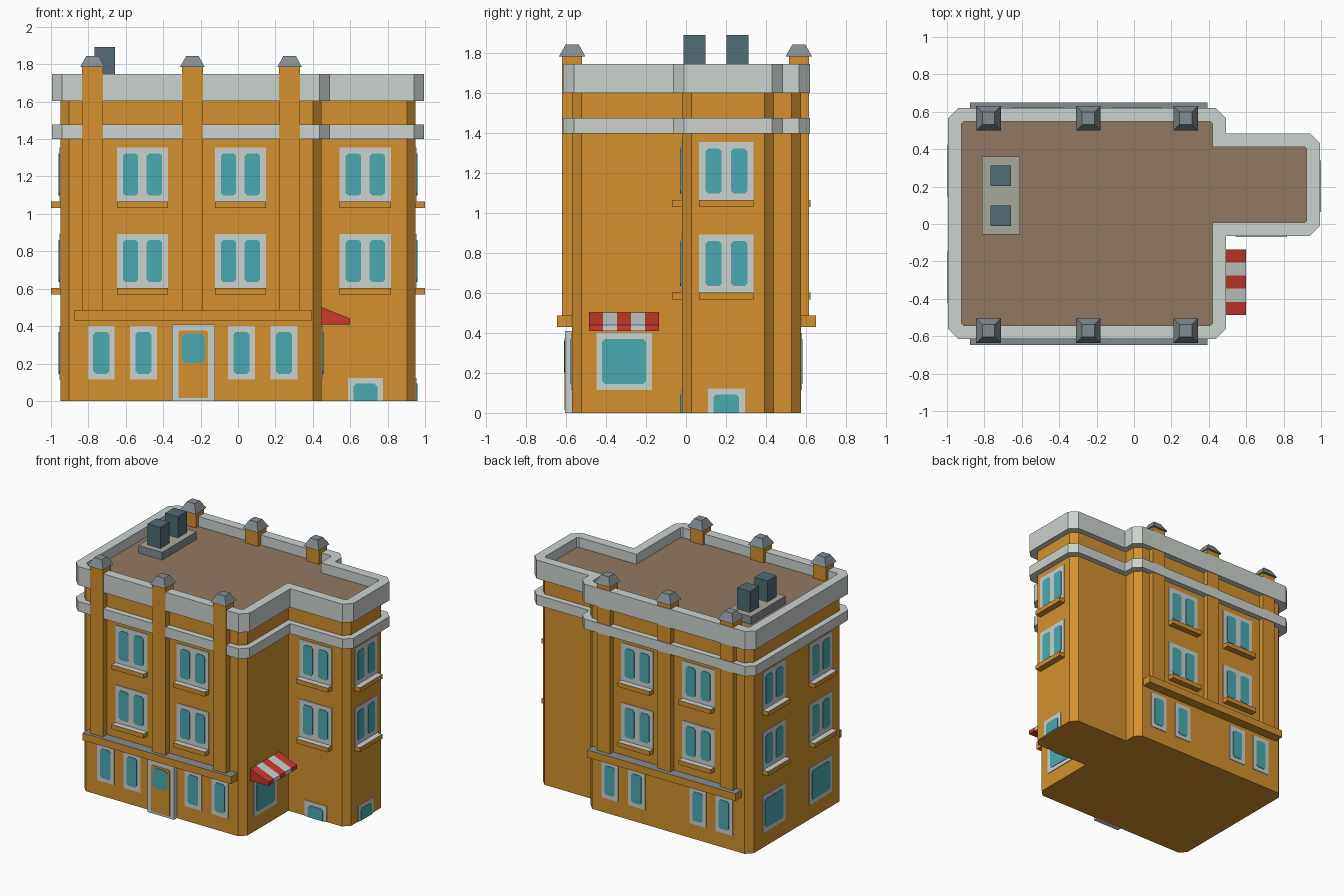
import bpy, bmesh, math
from mathutils import Matrix, Vector

if "Cube" in bpy.data.objects:
    bpy.data.objects.remove(bpy.data.objects["Cube"])


def lin(c):
    c /= 255
    return c / 12.92 if c < 0.04045 else ((c + 0.055) / 1.055) ** 2.4


COLORS = {"ochre wall": (211, 145, 46), "pale trim": (203, 210, 206), "teal glass": (74, 169, 177),
          "brown roof": (145, 121, 99), "red cloth": (202, 58, 46), "slate": (132, 140, 146),
          "dark vent": (82, 109, 117), "plinth grey": (168, 170, 156)}
NAMES = list(COLORS)
WALL, TRIM, GLASS, ROOF, RED, SLATE, VENT, PLINTH = range(8)
MATS = []
for n, c in COLORS.items():
    m = bpy.data.materials.new(n)
    m.diffuse_color = (*[lin(v) for v in c], 1)
    m.use_nodes = True
    m.node_tree.nodes["Principled BSDF"].inputs["Base Color"].default_value = m.diffuse_color
    MATS.append(m)


def finish(name, bm, angle=0, top=None):
    """Turn the part to its wall, colour upward faces if asked, make the object."""
    bmesh.ops.recalc_face_normals(bm, faces=bm.faces)
    bm.transform(Matrix.Rotation(math.radians(angle), 4, 'Z'))
    bm.normal_update()
    used = sorted({f.material_index for f in bm.faces} | ({top} if top is not None else set()))
    for f in bm.faces:
        f.material_index = used.index(top if top is not None and f.normal.z > 0.9 else f.material_index)
    me = bpy.data.meshes.new(name)
    bm.to_mesh(me)
    bm.free()
    for i in used:
        me.materials.append(MATS[i])
    ob = bpy.data.objects.new(name, me)
    bpy.context.collection.objects.link(ob)


def loft(bm, a, b, mat, caps=True):
    """Walls between two matching loops, with optional end faces."""
    va, vb = [bm.verts.new(p) for p in a], [bm.verts.new(p) for p in b]
    n = len(va)
    faces = [bm.faces.new((va[i], va[(i + 1) % n], vb[(i + 1) % n], vb[i])) for i in range(n)]
    if caps:
        faces += [bm.faces.new(va), bm.faces.new(vb)]
    for f in faces:
        f.material_index = mat


def rect(x0, x1, y0, y1, z):
    return [(x0, y0, z), (x1, y0, z), (x1, y1, z), (x0, y1, z)]


def box(bm, x0, x1, y0, y1, z0, z1, mat):
    loft(bm, rect(x0, x1, y0, y1, z0), rect(x0, x1, y0, y1, z1), mat)


def plate(bm, u0, u1, z0, z1, d0, d1, mat, c=0.0, c_low=None):
    """Upright plate facing -y with cut corners."""
    cl = c if c_low is None else c_low
    if c:
        p = [(u0 + cl, z0), (u1 - cl, z0)] + ([(u1, z0 + cl)] if cl else [])
        p += [(u1, z1 - c), (u1 - c, z1), (u0 + c, z1), (u0, z1 - c)]
        p += [(u0, z0 + cl)] if cl else []
    else:
        p = [(u0, z0), (u1, z0), (u1, z1), (u0, z1)]
    loft(bm, [(u, -d0, z) for u, z in p], [(u, -d1, z) for u, z in p], mat)


# Footprint: main block plus side wing, outward corners cut
X0, X1, X2, Y0, Y1, W0, W1 = -0.95, 0.447, 0.95, -0.57, 0.575, -0.02, 0.44


def outline(e, c, z):
    pts = [(X0 - e, Y0 - e), (X1 + e, Y0 - e), (X1 + e, W0 - e), (X2 + e, W0 - e),
           (X2 + e, W1 + e), (X1 + e, W1 + e), (X1 + e, Y1 + e), (X0 - e, Y1 + e)]
    out = []
    for i, p in enumerate(pts):
        p = Vector(p)
        if i in (2, 5):                       # inward corners stay sharp
            out.append((p.x, p.y, z))
            continue
        for q in (pts[i - 1], pts[(i + 1) % 8]):
            r = p + (Vector(q) - p).normalized() * c
            out.append((r.x, r.y, z))
    return out


bm = bmesh.new()
loft(bm, outline(0, 0.047, 0), outline(0, 0.047, 1.67), WALL)
finish("building_body", bm, top=ROOF)

# Parapet and cornice rings
for name, z0, z1 in (("parapet", 1.603, 1.747), ("cornice_band", 1.40, 1.477)):
    bm = bmesh.new()
    loops = [outline(0.045, 0.055, z0), outline(0.045, 0.055, z1),
             outline(-0.027, 0.012, z1), outline(-0.027, 0.012, z0)]
    for i in range(4):
        loft(bm, loops[i], loops[(i + 1) % 4], TRIM, caps=False)
    bmesh.ops.remove_doubles(bm, verts=bm.verts, dist=1e-5)
    finish(name, bm)

# Pilasters with caps, and ledges, front and back
for side, cy in (("front", -0.57), ("back", 0.565)):
    for i, x in enumerate((-0.778, -0.244, 0.276)):
        bm = bmesh.new()
        box(bm, x - 0.056, x + 0.056, cy - 0.05, cy + 0.05, 0.48, 1.79, WALL)
        finish(f"{side}_pilaster_{i}", bm)
        bm = bmesh.new()
        loft(bm, rect(x - 0.066, x + 0.066, cy - 0.066, cy + 0.066, 1.785),
             rect(x - 0.033, x + 0.033, cy - 0.033, cy + 0.033, 1.845), SLATE)
        finish(f"{side}_pilaster_cap_{i}", bm)
    bm = bmesh.new()
    y0, y1 = (-0.646, -0.56) if cy < 0 else (0.565, 0.65)
    box(bm, -0.878, 0.393, y0, y1, 0.43, 0.487, WALL)
    finish(f"{side}_ledge", bm, top=SLATE)


# Windows: wall angle, position along the wall, wall distance
def double_window(name, angle, u, d):
    for k, z in enumerate((0.603, 1.066)):
        bm = bmesh.new()
        plate(bm, u - 0.137, u + 0.137, z, z + 0.29, d - 0.01, d + 0.005, TRIM)
        for s in (-0.064, 0.064):
            plate(bm, u + s - 0.041, u + s + 0.041, z + 0.032, z + 0.258, d, d + 0.009, GLASS, 0.014)
        finish(f"{name}_window_{k}", bm, angle)
        bm = bmesh.new()
        box(bm, u - 0.137, u + 0.137, -d - 0.049, -d + 0.01, z - 0.035, z, WALL)
        finish(f"{name}_sill_{k}", bm, angle, top=TRIM)


def single_window(name, angle, u, d, w, z0=0.114, z1=0.4, low=False):
    bm = bmesh.new()
    plate(bm, u - w, u + w, z0, z1, d - 0.01, d + 0.005, TRIM)
    plate(bm, u - w + 0.029, u + w - 0.029, z0 + (0 if low else 0.031), z1 - 0.031, d, d + 0.009,
          GLASS, 0.014, 0 if low else 0.014)
    finish(f"{name}_window", bm, angle)


for i, x in enumerate((-0.511, 0.013)):
    double_window(f"front_{i}", 0, x, -Y0)
    double_window(f"back_{i}", 180, -x, Y1)
for i, u in enumerate((-0.285, 0.285)):
    double_window(f"left_{i}", 270, u, -X0)
    single_window(f"left_ground_{i}", 270, u, -X0, 0.139)
double_window("wing_front", 0, 0.681, -W0)
double_window("wing_right", 90, 0.202, X2)
for i, x in enumerate((-0.731, -0.506, 0.018, 0.247)):
    single_window(f"front_ground_{i}", 0, x, -Y0, 0.072)
    single_window(f"back_ground_{i}", 180, -x, Y1, 0.072)
single_window("shop", 90, -0.31, X1, 0.139)
single_window("wing_front_basement", 0, 0.681, -W0, 0.093, 0, 0.123, True)
single_window("wing_right_basement", 90, 0.202, X2, 0.093, 0, 0.123, True)

# Front door
bm = bmesh.new()
plate(bm, -0.353, -0.124, 0, 0.41, 0.55, 0.605, TRIM)
plate(bm, -0.317, -0.16, 0.015, 0.376, 0.60, 0.608, WALL, 0.008, 0)
plate(bm, -0.302, -0.176, 0.203, 0.361, 0.60, 0.612, GLASS, 0.02)
finish("front_door", bm)

# Striped awning over the shop window
bm = bmesh.new()
profile = [(X1 - 0.01, 0.506), (0.60, 0.44), (0.60, 0.41), (X1 - 0.01, 0.41)]
rows = [[bm.verts.new((x, -0.486 + 0.07 * i, z)) for x, z in profile] for i in range(6)]
for i in range(5):
    for j in range(4):
        k = (j + 1) % 4
        f = bm.faces.new((rows[i][j], rows[i][k], rows[i + 1][k], rows[i + 1][j]))
        f.material_index = TRIM if i % 2 else RED
for r in (rows[0], rows[-1]):
    bm.faces.new(r).material_index = RED
finish("awning", bm)

# Roof plinth and two vents
bm = bmesh.new()
box(bm, -0.812, -0.61, -0.055, 0.362, 1.66, 1.73, SLATE)
finish("vent_plinth", bm, top=PLINTH)
for i, y in enumerate((0.043, 0.258)):
    bm = bmesh.new()
    box(bm, -0.766, -0.657, y - 0.055, y + 0.055, 1.72, 1.893, VENT)
    finish(f"roof_vent_{i}", bm)
